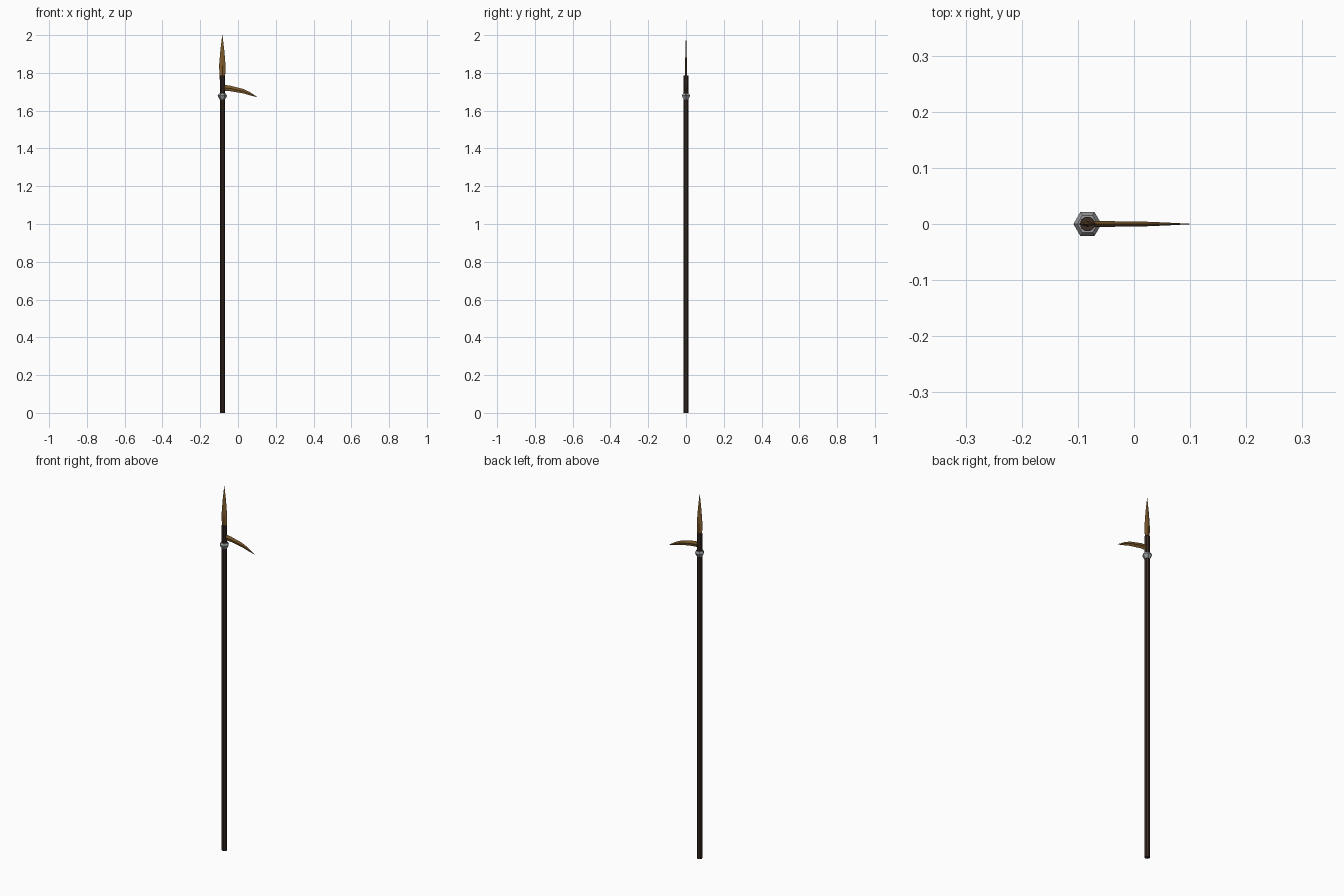
import bpy, bmesh, math

AXIS_X = -0.083  # the pole stands off centre, balancing the hook

old = bpy.data.objects.get("Cube")
if old:
    bpy.data.objects.remove(old, do_unlink=True)


def material(name, rgb):
    m = bpy.data.materials.new(name)
    m.use_nodes = True
    m.diffuse_color = (*rgb, 1)
    bsdf = next(n for n in m.node_tree.nodes if n.type == "BSDF_PRINCIPLED")
    bsdf.inputs["Base Color"].default_value = (*rgb, 1)
    return m


wood = material("dark wood", (0.045, 0.026, 0.02))
bronze = material("bronze", (0.21, 0.105, 0.026))
steel = material("grey steel", (0.32, 0.33, 0.34))


def loft(name, rings, mat):
    """Skin a list of point rings and cap both ends."""
    bm = bmesh.new()
    loops = [[bm.verts.new(p) for p in ring] for ring in rings]
    for a, b in zip(loops, loops[1:]):
        n = len(a)
        for i in range(n):
            j = (i + 1) % n
            bm.faces.new((a[i], a[j], b[j], b[i]))
    bm.faces.new(loops[0])
    bm.faces.new(loops[-1])
    bmesh.ops.remove_doubles(bm, verts=bm.verts, dist=1e-5)
    bmesh.ops.recalc_face_normals(bm, faces=bm.faces)
    me = bpy.data.meshes.new(name)
    bm.to_mesh(me)
    bm.free()
    me.materials.append(mat)
    ob = bpy.data.objects.new(name, me)
    bpy.context.collection.objects.link(ob)
    return ob


def turned(name, profile, sides, mat):
    """Round part on the pole axis from (radius, height) pairs."""
    angles = [math.tau * i / sides for i in range(sides)]
    return loft(name, [[(AXIS_X + r * math.cos(a), r * math.sin(a), z)
                        for a in angles] for r, z in profile], mat)


# Pole and the faceted collar under the hook
turned("pole", [(0.0135, 0), (0.0135, 1.785)], 10, wood)
turned("collar", [(0.014, 1.658), (0.025, 1.679), (0.018, 1.69)], 6, steel)

# Spear blade: diamond sections of (height, half width, half thickness)
blade = [(1.765, 0.0145, 0.005), (1.84, 0.017, 0.005),
         (1.92, 0.0105, 0.003), (1.998, 0.0008, 0.0004), (2.0, 0.0002, 0.0002)]
loft("spear_blade", [[(AXIS_X + w, 0, z), (AXIS_X, t, z), (AXIS_X - w, 0, z),
                      (AXIS_X, -t, z)] for z, w, t in blade], bronze)

# Side hook: diamond sections of (x, lower edge, upper edge, half thickness)
hook = [(AXIS_X, 1.705, 1.738, 0.006), (-0.04, 1.703, 1.732, 0.005),
        (0.025, 1.692, 1.716, 0.004), (0.06, 1.682, 1.7, 0.0025),
        (0.1, 1.672, 1.674, 0.0004)]
loft("side_hook", [[(x, 0, lo), (x, -t, (lo + hi) / 2), (x, 0, hi),
                    (x, t, (lo + hi) / 2)] for x, lo, hi, t in hook], bronze)
